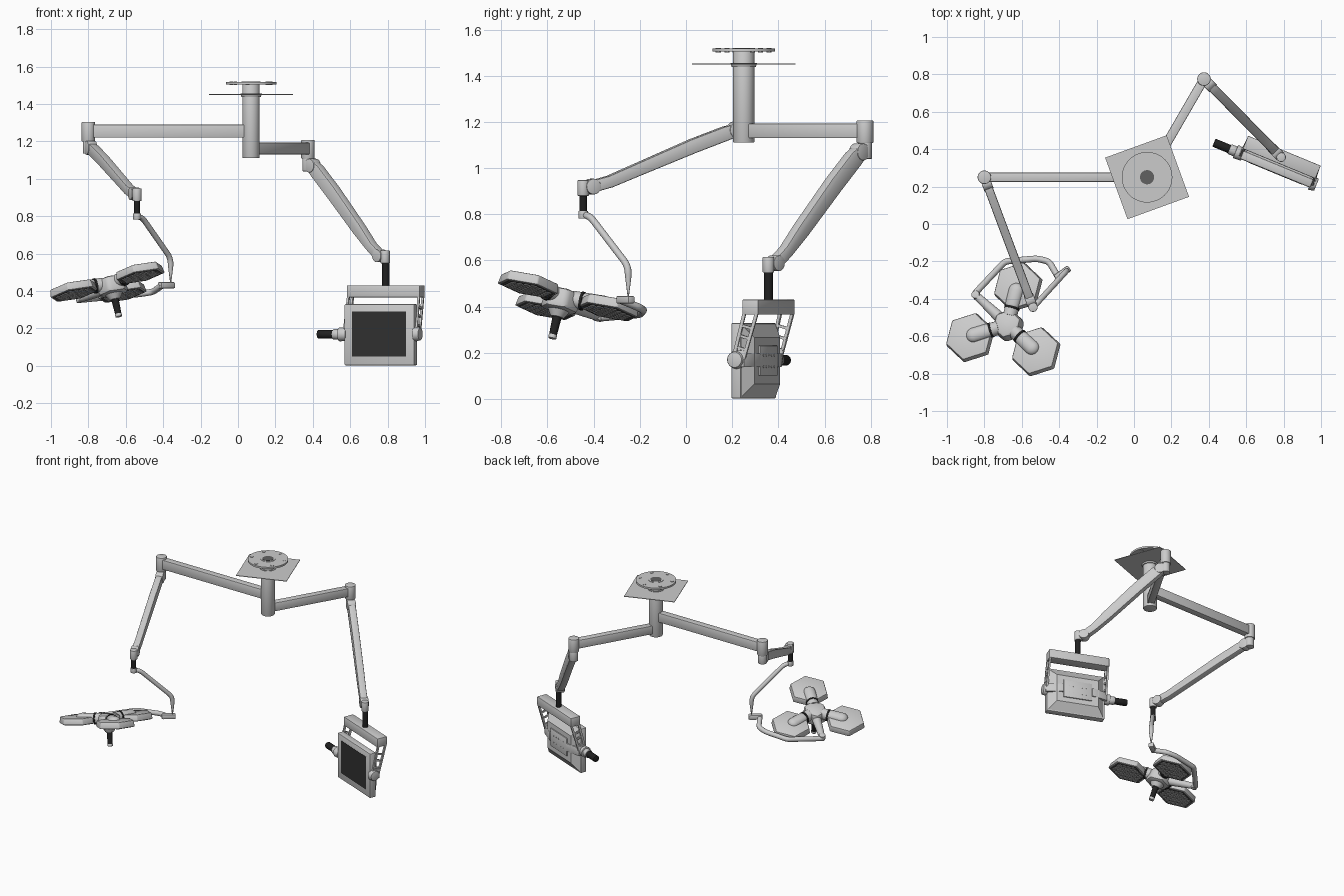
import bpy, bmesh
from math import radians, cos, sin, pi
from mathutils import Vector as V, Matrix as Mx

if "Cube" in bpy.data.objects:
    bpy.data.objects.remove(bpy.data.objects["Cube"])

I = Mx.Identity(4)
def mat(name, c):
    m = bpy.data.materials.new(name)
    m.diffuse_color = (c, c, c, 1)
    m.use_nodes = True
    m.node_tree.nodes["Principled BSDF"].inputs["Base Color"].default_value = m.diffuse_color
    return m
BLACK, SCREEN, LENS = mat("black", .015), mat("screen", .03), mat("lens", .12)

def finish(name, bm, M=I, m=None, bevel=0):
    if bevel:
        es = [e for e in bm.edges if len(e.link_faces) == 2 and e.calc_face_angle() > .6]
        bmesh.ops.bevel(bm, geom=es, offset=bevel, segments=2, profile=.5, affect='EDGES')
    bmesh.ops.recalc_face_normals(bm, faces=bm.faces)
    for f in bm.faces:
        f.smooth = True
    for e in bm.edges:
        e.smooth = len(e.link_faces) == 2 and e.calc_face_angle() < radians(32)
    me = bpy.data.meshes.new(name)
    bm.to_mesh(me)
    bm.free()
    ob = bpy.data.objects.new(name, me)
    ob.matrix_world = M
    bpy.context.collection.objects.link(ob)
    if m:
        me.materials.append(m)
    return ob

def cyl(name, p0, p1, r, r2=None, seg=32, M=I, m=None, bevel=0, spin=0):
    p0, p1 = V(p0), V(p1)
    d = p1 - p0
    q = Mx.Translation((p0 + p1) / 2) @ d.to_track_quat('Z', 'Y').to_matrix().to_4x4() @ Mx.Rotation(spin, 4, 'Z')
    bm = bmesh.new()
    bmesh.ops.create_cone(bm, cap_ends=True, segments=seg, radius1=r, radius2=r if r2 is None else r2,
                          depth=d.length, matrix=q)
    return finish(name, bm, M, m, bevel)

def bar(name, p0, p1, w, h, M=I, m=None, bevel=0):
    p0, p1 = V(p0), V(p1)
    d = p1 - p0
    q = Mx.Translation((p0 + p1) / 2) @ d.to_track_quat('Y', 'Z').to_matrix().to_4x4()
    bm = bmesh.new()
    bmesh.ops.create_cube(bm, size=1, matrix=q @ Mx.Diagonal((w, d.length, h, 1)))
    return finish(name, bm, M, m, bevel)

def tube(name, pts, r, d=.035):
    pts = [V(p) for p in pts]
    path = [pts[0]]
    for a, b, c in zip(pts, pts[1:], pts[2:]):          # fillet each corner
        s, e = b + (a - b).normalized() * d, b + (c - b).normalized() * d
        path += [s * (1 - t) ** 2 + b * 2 * t * (1 - t) + e * t * t for t in (0, .25, .5, .75, 1)]
    path.append(pts[-1])
    bm = bmesh.new()
    rings, n, up = [], 16, V((0, 0, 1))
    for i, p in enumerate(path):
        t = (path[min(i + 1, len(path) - 1)] - path[max(i - 1, 0)]).normalized()
        u = t.cross(up).normalized()
        w = u.cross(t)
        rings.append([bm.verts.new(p + r * (u * cos(k * 2 * pi / n) + w * sin(k * 2 * pi / n))) for k in range(n)])
    for a, b in zip(rings, rings[1:]):
        for k in range(n):
            bm.faces.new((a[k], a[k - 1], b[k - 1], b[k]))
    bm.faces.new(rings[0])
    bm.faces.new(rings[-1])
    return finish(name, bm)

# Ceiling mount
cx, cy = .07, .25
cyl("column", (cx, cy, 1.11), (cx, cy, 1.507), .046, bevel=.004)
cyl("ceiling_flange", (cx, cy, 1.504), (cx, cy, 1.517), .135, seg=48)
cyl("flange_ring", (cx, cy, 1.515), (cx, cy, 1.519), .05)
cyl("cable_hole", (cx, cy, 1.516), (cx, cy, 1.52), .038, m=LENS)
for k in range(6):
    a = k * pi / 3 + .35
    x, y = cx + .112 * cos(a), cy + .112 * sin(a)
    cyl("flange_bolt", (x, y, 1.5), (x, y, 1.52), .011, seg=6)
cyl("cover_collar", (cx, cy, 1.438), (cx, cy, 1.455), .052, .058)
R = Mx.Translation((cx, cy, 1.45)) @ Mx.Rotation(radians(20), 4, 'Z')
bar("ceiling_plate", (0, -.175, 0), (0, .175, 0), .35, .004, R)

# Horizontal arms with their end joints
for side, (x, y), z0, z1 in (("lamp", (-.80, .25), 1.22, 1.29), ("monitor", (.374, .775), 1.13, 1.193)):
    zm = (z0 + z1) / 2
    bar(side + "_upper_arm", (cx, cy, zm), (x, y, zm), .049, z1 - z0, bevel=.005)
    cyl(side + "_elbow", (x, y, z0 - .022), (x, y, z1 + .014), .036, bevel=.004)

# Spring arms: side profile extruded across its width
def spring_arm(side, a, b, zu, zl, t0, t1, w, ztop):
    a, b, up = V((*a, 0)), V((*b, 0)), V((0, 0, 1))
    h = (b - a).normalized()
    side_v = h.cross(up)
    u, l = a + h * .035 + up * zu, b - h * .04 + up * zl
    d = (l - u).normalized()
    n = side_v.cross(d)
    L = (l - u).length
    spine = [(0, 0, t0 * .85), (.07, .003, t0), (.3, .004, t0), (.7, -.004, t0 * .88), (.88, -.008, t1), (1, 0, t1)]
    bm = bmesh.new()
    ring = [u + d * L * s + n * (o + t) for s, o, t in spine]
    ring += [u + d * L * s + n * (o - t) for s, o, t in reversed(spine)]
    f = bm.faces.new([bm.verts.new(p - side_v * w / 2) for p in ring])
    g = bmesh.ops.extrude_face_region(bm, geom=[f])["geom"]
    bmesh.ops.translate(bm, vec=side_v * w, verts=[v for v in g if isinstance(v, bmesh.types.BMVert)])
    finish(side + "_spring_arm", bm, bevel=.007)
    cyl(side + "_upper_pivot", u - side_v * (w / 2 + .003), u + side_v * (w / 2 + .003), .037, bevel=.004)
    cyl(side + "_upper_swivel", a + up * (zu - .03), a + up * ztop, .03, bevel=.004)
    cyl(side + "_lower_pivot", l - side_v * (w / 2 + .003), l + side_v * (w / 2 + .003), .034, bevel=.004)
    bar(side + "_lower_link", l, b + up * zl, .036, .05, bevel=.004)
    cyl(side + "_lower_swivel", b + up * (zl - .04), b + up * (zl + .028), .025, bevel=.003)

spring_arm("lamp", (-.80, .25), (-.54, -.445), 1.165, .92, .031, .026, .046, 1.21)
spring_arm("monitor", (.374, .775), (.787, .357), 1.07, .588, .038, .026, .05, 1.12)

# Lamp suspension: black post, drop tube, fork
cyl("lamp_post", (-.54, -.445, .80), (-.54, -.445, .89), .017, m=BLACK)
cyl("lamp_post_socket", (-.54, -.445, .782), (-.54, -.445, .815), .021, bevel=.003)
tube("drop_tube", [(-.545, -.45, .797), (-.515, -.42, .797), (-.36, -.25, .575), (-.36, -.25, .42)], .015)
bar("fork_knuckle", (-.345, -.235, .43), (-.42, -.29, .43), .036, .034, bevel=.007)
tube("lamp_fork", [(-.405, -.285, .43), (-.455, -.2, .395), (-.52, -.185, .385), (-.69, -.20, .368),
                   (-.857, -.378, .352), (-.84, -.393, .355)], .017, .022)

# Lamp head frame, tilted
N = V((-.22, .23, 1)).normalized()
X = (V((1, 0, .22)) - N * V((1, 0, .22)).dot(N)).normalized()
LM = Mx.Translation((-.675, -.54, .435)) @ Mx((X, N.cross(X), N)).transposed().to_4x4()
a = radians(138)
c, s = cos(a), sin(a)
cyl("fork_end_joint", (.245 * c, .245 * s, -.022), (.245 * c, .245 * s, .018), .022, M=LM, bevel=.004)
cyl("fork_stem", (.245 * c, .245 * s, -.003), (.07 * c, .07 * s, -.01), .02, .03, M=LM)
cyl("lamp_hub", (0, 0, -.055), (0, 0, .036), .088, .08, 6, LM, bevel=.018, spin=radians(48))
cyl("hub_base", (0, 0, -.085), (0, 0, -.05), .028, .05, M=LM)
cyl("lamp_handle", (0, 0, -.165), (0, 0, -.08), .017, .02, M=LM, m=BLACK)
cyl("handle_tip", (0, 0, -.182), (0, 0, -.163), .018, M=LM, bevel=.004)

# Three lamp petals
for k in range(3):
    P = LM @ Mx.Rotation(radians(78 + 120 * k), 4, 'Z')
    # spin 30 degrees so a flat edge points outward
    cyl("petal_shell", (.215, 0, -.024), (.215, 0, .02), .138, .13, 6, P, bevel=.006, spin=radians(30))
    cyl("petal_lens", (.215, 0, -.026), (.215, 0, -.02), .124, None, 6, P, LENS, spin=radians(30))
    for i in range(-3, 4):
        for j in range(-3, 4):
            if abs(i + j) <= 3:
                x, y = .215 + .031 * (i + j / 2), .031 * .866 * j
                cyl("lens_cell", (x, y, -.029), (x, y, -.024), .0155, None, 6, P)
    bm = bmesh.new()
    bmesh.ops.create_uvsphere(bm, u_segments=24, v_segments=12, radius=.04, matrix=Mx.Rotation(pi / 2, 4, 'Y'))
    for v in bm.verts:
        v.co.x += .19 if v.co.x > -.001 else .12
        v.co.z = v.co.z * .75 + .014
    finish("petal_capsule", bm, P)
    cyl("petal_ring", (.088, 0, .005), (.1, 0, .005), .041, M=P, m=BLACK)
    cyl("petal_neck", (.05, 0, .005), (.09, 0, .005), .038, M=P)

# Monitor frame (local -y is the screen side)
MM = Mx.Translation((.79, .357, 0)) @ Mx.Rotation(radians(-22.4), 4, 'Z')
cyl("monitor_post", (0, 0, .42), (0, 0, .56), .019, M=MM, m=BLACK)
bar("yoke_bar", (-.21, 0, .398), (.21, 0, .398), .075, .065, MM, bevel=.004)
bar("monitor_case", (0, -.093, .166), (0, -.045, .166), .406, .328, MM, bevel=.008)
bar("monitor_screen", (0, -.0945, .17), (0, -.09, .17), .312, .24, MM, SCREEN)

# Tapered rear shell with recessed-look centre plate
bm = bmesh.new()
bmesh.ops.create_cube(bm, size=1)
for v in bm.verts:
    back = v.co.y > 0
    v.co = (v.co.x * (.29 if back else .39), -.005 if back else -.047, .166 + v.co.z * (.2 if back else .315))
finish("rear_shell", bm, MM)
bar("rear_plate", (0, -.01, .166), (0, .002, .166), .2, .13, MM, bevel=.003)
for x in (-.06, -.03, 0, .03, .06):
    for z in (.14, .19):
        cyl("rear_screw", (x, 0, z), (x, .004, z), .005, seg=8, M=MM)

# Yoke side brackets, pivots and straps
for sx in (-1, 1):
    x, x2 = sx * .203, sx * .208
    for y0, y1 in ((-.028, -.078), (.03, -.03)):
        bar("bracket_leg", (x, y0, .375), (x2, y1, .175), .012, .014, MM)
    for t in (.28, .5, .75):
        bar("bracket_rung", (x, -.028 - .05 * t, .375 - .2 * t), (x, .03 - .06 * t, .36 - .2 * t), .01, .012, MM)
    bar("bracket_foot", (x2, -.08, .175), (x2, -.025, .175), .014, .07, MM, bevel=.003)
    bar("rear_strap", (sx * .21, -.034, .168), (sx * .1, -.004, .168), .02, .06, MM, bevel=.003)
cyl("right_pivot", (.195, -.066, .17), (.228, -.066, .17), .041, .034, M=MM, bevel=.003)
cyl("handle_flange", (-.195, -.066, .168), (-.24, -.066, .168), .034, .038, M=MM, bevel=.003)
cyl("handle_collar", (-.235, -.066, .168), (-.275, -.066, .168), .028, M=MM, bevel=.003)
cyl("monitor_handle", (-.27, -.066, .168), (-.365, -.066, .168), .023, M=MM, m=BLACK, bevel=.005)
